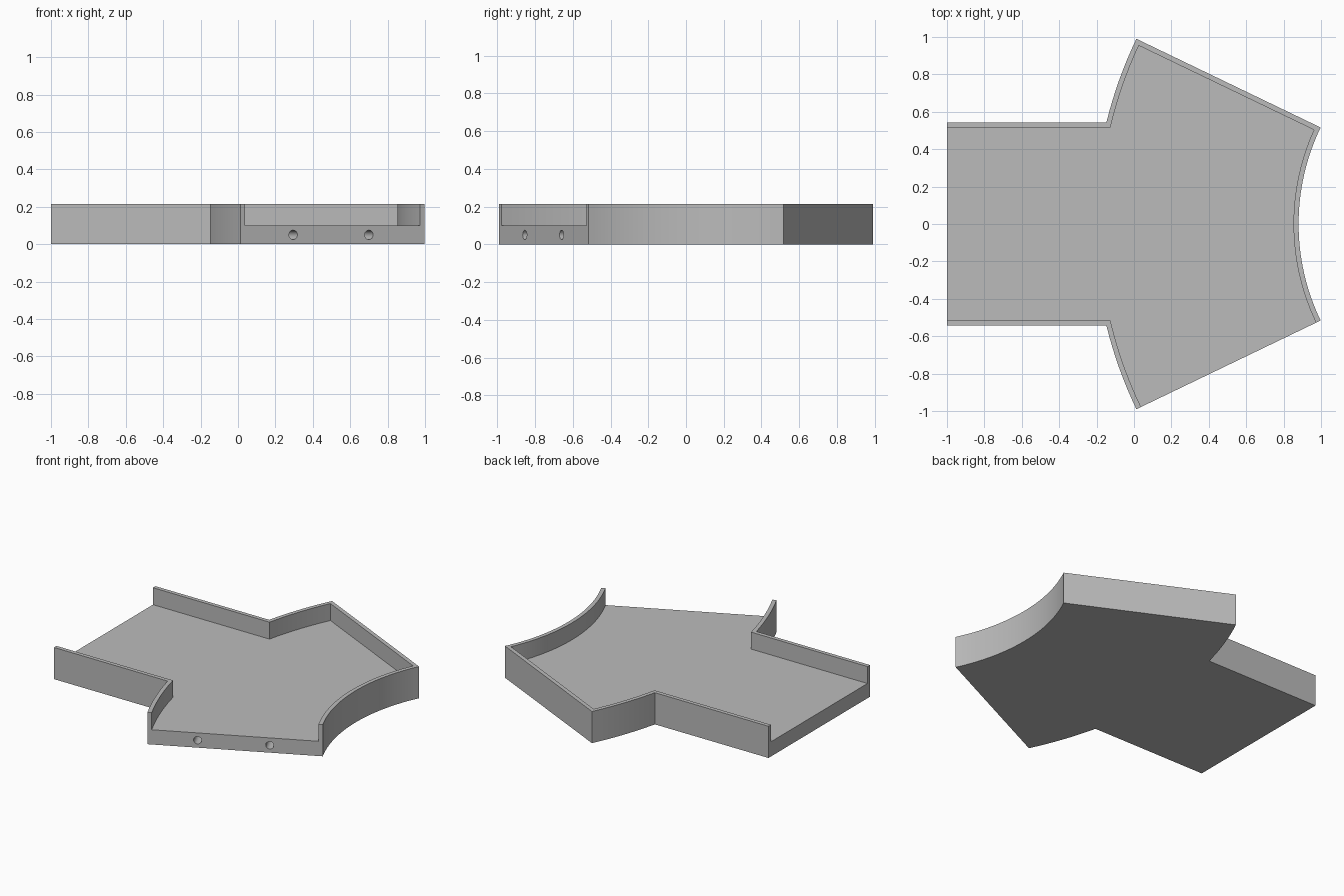
import bpy, bmesh, math
from mathutils import Vector, Matrix

if "Cube" in bpy.data.objects:
    bpy.data.objects.remove(bpy.data.objects["Cube"])

CX = 2.07                     # centre of the curved walls
R_IN, R_OUT = 1.19, 2.283     # near and far wall radii
ANG = math.radians(25.7)      # direction of the two slanted ends
HALF, WALL = 0.544, 0.027     # half width of the straight lane, wall thickness
FLOOR, TOP = 0.10, 0.215

grey = bpy.data.materials.new("grey")
grey.diffuse_color = (0.5, 0.5, 0.5, 1)
grey.use_nodes = True
grey.node_tree.nodes["Principled BSDF"].inputs["Base Color"].default_value = grey.diffuse_color


def polar(r, a):
    return (CX - r * math.cos(a), r * math.sin(a))


def arc(r, a0, a1, n):
    return [polar(r, a0 + (a1 - a0) * i / n) for i in range(n + 1)]


def finish(name, bm):
    bmesh.ops.recalc_face_normals(bm, faces=bm.faces)
    me = bpy.data.meshes.new(name)
    bm.to_mesh(me)
    bm.free()
    me.materials.append(grey)
    ob = bpy.data.objects.new(name, me)
    bpy.context.collection.objects.link(ob)
    return ob


def prism(name, pts, z0, z1):
    bm = bmesh.new()
    face = bm.faces.new([bm.verts.new((x, y, z0)) for x, y in pts])
    ext = bmesh.ops.extrude_face_region(bm, geom=[face])
    verts = [v for v in ext["geom"] if isinstance(v, bmesh.types.BMVert)]
    bmesh.ops.translate(bm, verts=verts, vec=(0, 0, z1 - z0))
    return finish(name, bm)


def outline(left, half, r_far, r_near, back_far, back_near, front):
    """Lane with straight arm to the left and curved arms front and back."""
    corner = math.asin(half / r_far)
    return ([(left, half)] + arc(r_far, corner, back_far, 8)
            + arc(r_near, back_near, -front, 32)
            + arc(r_far, -front, -corner, 8) + [(left, -half)])


# Solid tray block
tray = prism("track_tray", outline(-1, HALF, R_OUT, R_IN, ANG, ANG, ANG), 0, TOP)

# Channel cutter, open at the left and front ends, closed at the back
far, near = R_OUT - WALL, R_IN + WALL
channel = prism("channel_cutter",
                outline(-1.2, HALF - WALL, far, near,
                        ANG - math.asin(WALL / far), ANG - math.asin(WALL / near),
                        ANG + 0.08), FLOOR, TOP + 0.2)
cutters = [channel]

# Two blind peg holes in the front end
direction = Vector((-math.cos(ANG), -math.sin(ANG), 0))
normal = Vector((math.sin(ANG), -math.cos(ANG), 0))
for i, x in enumerate((0.295, 0.70)):
    pos = Vector((CX, 0, 0.05)) + direction * ((CX - x) / math.cos(ANG))
    bm = bmesh.new()
    bmesh.ops.create_cone(bm, cap_ends=True, segments=24, radius1=0.025,
                          radius2=0.025, depth=0.24,
                          matrix=Matrix.Translation(pos)
                          @ normal.to_track_quat('Z', 'Y').to_matrix().to_4x4())
    cutters.append(finish(f"peg_hole_cutter_{i + 1}", bm))

for c in cutters:
    mod = tray.modifiers.new(c.name, 'BOOLEAN')
    mod.operation, mod.solver, mod.object = 'DIFFERENCE', 'EXACT', c
    bpy.context.view_layer.objects.active = tray
    bpy.ops.object.modifier_apply(modifier=mod.name)
    bpy.data.objects.remove(c)

# Smooth the curved walls, keep the corners sharp
tray.select_set(True)
bpy.context.view_layer.objects.active = tray
bpy.ops.object.shade_smooth_by_angle(angle=math.radians(20))
